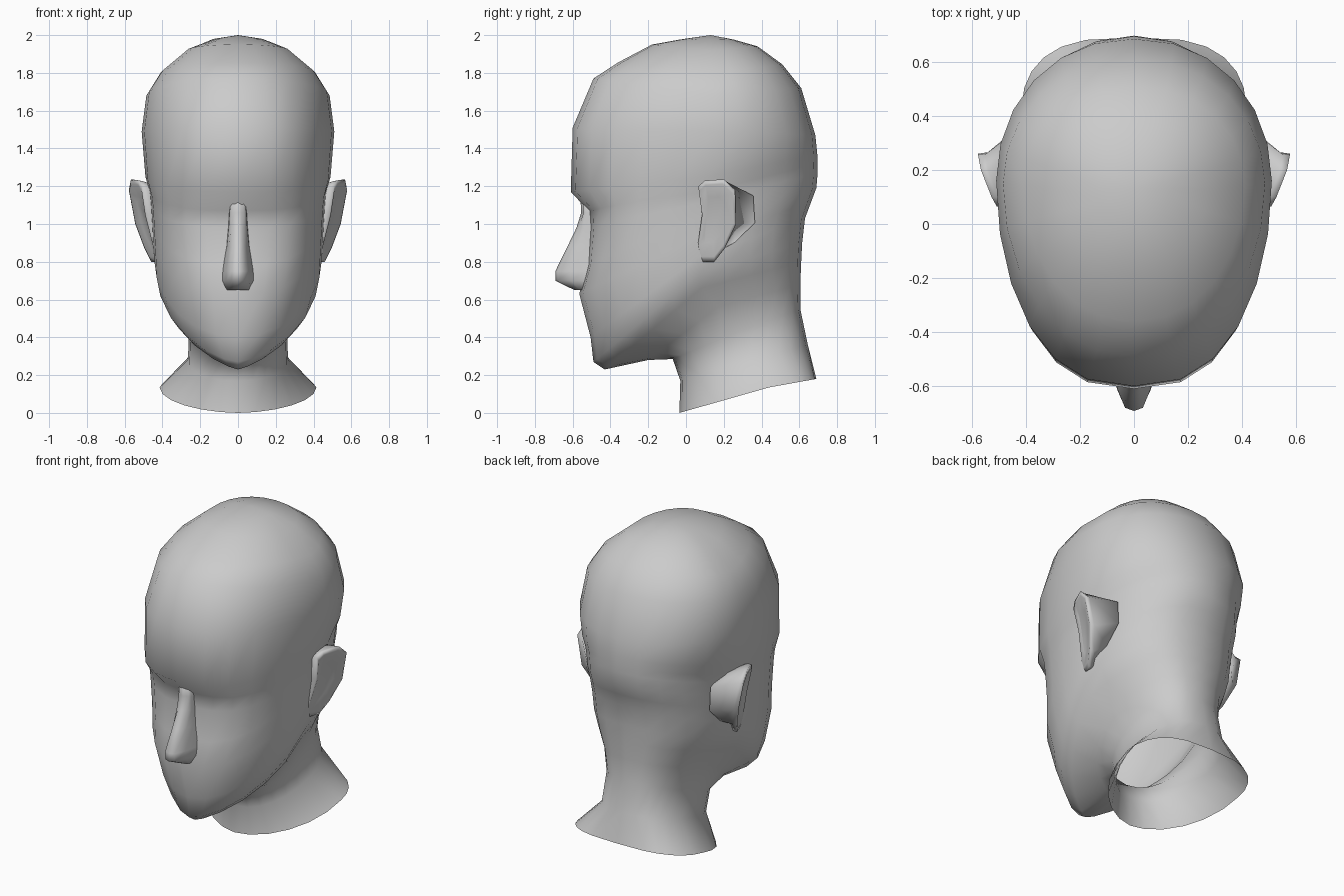
import bpy, bmesh, math

if "Cube" in bpy.data.objects:
    bpy.data.objects.remove(bpy.data.objects["Cube"])

grey = bpy.data.materials.new("clay_grey")
grey.diffuse_color = (0.6, 0.6, 0.6, 1)
grey.use_nodes = True
grey.node_tree.nodes["Principled BSDF"].inputs["Base Color"].default_value = grey.diffuse_color


def finish(name, bm):
    bmesh.ops.recalc_face_normals(bm, faces=bm.faces)
    for f in bm.faces:
        f.smooth = True
    me = bpy.data.meshes.new(name)
    bm.to_mesh(me)
    bm.free()
    me.materials.append(grey)
    ob = bpy.data.objects.new(name, me)
    bpy.context.collection.objects.link(ob)
    return ob


def loft(bm, loops, closed=True):
    """Skin a list of equally long point loops, return their vertices."""
    rows = [[bm.verts.new(p) for p in lp] for lp in loops]
    n = len(rows[0])
    for a, b in zip(rows, rows[1:]):
        for i in range(n if closed else n - 1):
            j = (i + 1) % n
            bm.faces.new((a[i], a[j], b[j], b[i]))
    return rows


# Head and neck: tilted rings, each given by
# front y, front z, back y, back z, half width, side y, side z
RINGS = [
    (-.035, .00, .69, .18, .415, .44, .135),  # neck base
    (-.03, .17, .645, .36, .265, .34, .28),
    (-.07, .285, .605, .55, .26, .28, .43),   # throat
    (-.20, .28, .605, .68, .31, .17, .56),    # under the jaw
    (-.43, .23, .61, .80, .39, .08, .66),     # chin
    (-.49, .27, .615, .90, .43, .07, .74),
    (-.505, .40, .63, 1.03, .445, .06, .82),
    (-.565, .63, .66, 1.11, .45, .06, .93),   # mouth
    (-.56, .78, .69, 1.19, .455, .07, 1.03),
    (-.58, .98, .697, 1.27, .46, .08, 1.11),
    (-.60, 1.07, .697, 1.32, .467, .10, 1.17),  # eye hollow
    (-.61, 1.17, .695, 1.37, .49, .12, 1.25),   # brow
    (-.60, 1.51, .685, 1.47, .51, .16, 1.49),
    (-.49, 1.77, .61, 1.72, .485, .15, 1.68),
    (-.36, 1.855, .51, 1.845, .41, .14, 1.80),
    (-.18, 1.95, .38, 1.94, .27, .13, 1.92),
    (-.03, 1.977, .25, 1.977, .13, .13, 1.98),
]
# Fullness of each ring, front and back: above 1 is pointed, below 1 is square
FRONT = [1.1, .88, .88, 1.3, 1.55, 1.3, 1, .88, .8, .75, .75, .77,
         .8, .93, .93, .93, 1]
BACK = [.63, .8, .78, .78, .8, .82, .85, .88, .9, .92, .92, .92,
        .92, .94, .92, .9, 1]
# Depth of the eye hollows on the rings that cross them
HOLLOW = {8: .035, 9: .07, 10: .085}
SEG = 24


def ring(index):
    yf, zf, yb, zb, w, ys, zs = RINGS[index]
    pts = []
    for k in range(SEG):
        t = 2 * math.pi * k / SEG
        s, c = math.sin(t), math.cos(t)
        ye, ze, power = (yf, zf, FRONT[index]) if c > 0 else (yb, zb, BACK[index])
        x = w * math.copysign(abs(s) ** power, s)
        y = ys + (ye - ys) * abs(c)
        if c > 0:
            y += HOLLOW.get(index, 0) * min(1, max(0, (.41 - abs(x)) / .2))
        pts.append((x, y, zs + (ze - zs) * abs(c)))
    return pts


bm = bmesh.new()
rows = loft(bm, [ring(i) for i in range(len(RINGS))])
crown = bm.verts.new((0, .13, 2.0))
for i in range(SEG):
    bm.faces.new((rows[-1][i], rows[-1][(i + 1) % SEG], crown))
finish("head_and_neck", bm)

# Nose: sections given by z, ridge y, ridge half width, base half width
bm = bmesh.new()
sections = [(1.16, -.56, .012, .04), (1.06, -.555, .018, .05),
            (.98, -.58, .022, .055), (.88, -.628, .027, .065),
            (.75, -.692, .033, .09), (.70, -.692, .031, .095),
            (.65, -.59, .030, .075)]
loops = []
for z, y, r, b in sections:
    half = [(b, -.47), (b * .88, -.53), ((b + r) / 2, (y - .53) / 2), (r, y + .012)]
    loops.append([(x, yy, z) for x, yy in half] + [(0, y, z)]
                 + [(-x, yy, z) for x, yy in reversed(half)])
rows = loft(bm, loops, closed=False)
bm.faces.new(rows[0])
bm.faces.new(rows[-1])
finish("nose", bm)

# Ears: rim outline in y, z, flaring out toward the upper back
OUTLINE = [(.065, 1.20), (.10, 1.23), (.20, 1.237), (.26, 1.18), (.265, 1.0),
           (.205, .87), (.15, .80), (.07, .80), (.06, .87), (.085, 1.05)]


def ear_loop(side, scale, shift, root=None):
    pts = []
    for y, z in OUTLINE:
        y2, z2 = .14 + (y - .14) * scale, 1.03 + (z - 1.03) * scale
        x = .43 + .38 * (y2 - .06) + .2 * (z2 - .8) + shift
        if root is not None:    # the back of the ear slopes into the skull
            x, y2 = root, y2 + max(0, y - .14)
        pts.append((side * x, y2, z2))
    return pts


for side, label in ((1, "left"), (-1, "right")):
    bm = bmesh.new()
    rows = loft(bm, [ear_loop(side, .55, -.012), ear_loop(side, .88, 0),
                     ear_loop(side, 1, -.004), ear_loop(side, .98, -.03),
                     ear_loop(side, .8, 0, .42)])
    bm.faces.new(rows[0])
    bm.faces.new(rows[-1])
    finish("ear_" + label, bm)
